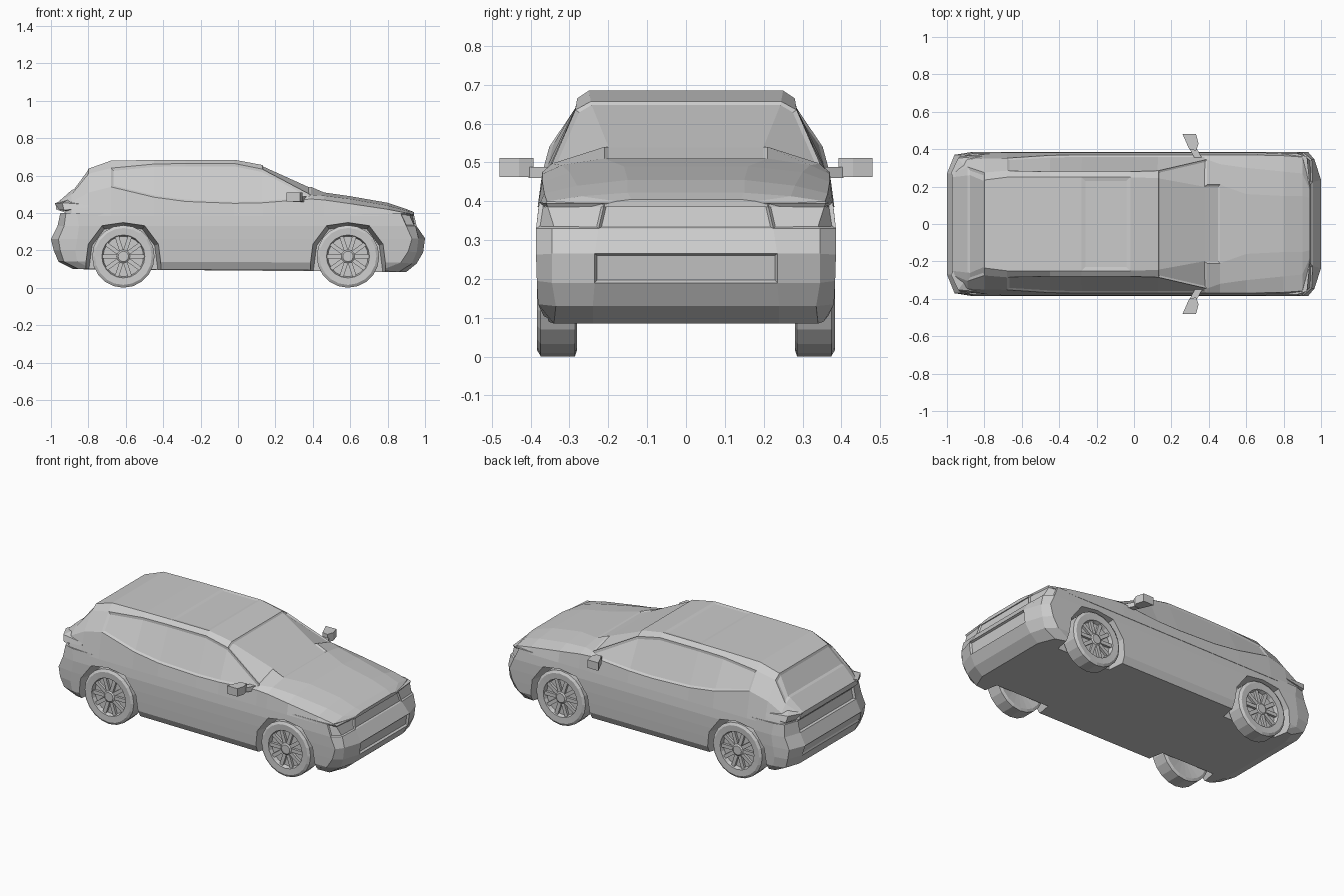
import bpy, bmesh, math
from mathutils import Matrix

if "Cube" in bpy.data.objects:
    bpy.data.objects.remove(bpy.data.objects["Cube"])


def skin(bm, rings):
    """Bridge closed rings into a capped solid; returns faces[(ring, segment)]."""
    vs = [[bm.verts.new(p) for p in r] for r in rings]
    n, faces = len(vs[0]), {}
    for k in range(len(vs) - 1):
        for i in range(n):
            j = (i + 1) % n
            faces[k, i] = bm.faces.new((vs[k][i], vs[k][j], vs[k + 1][j], vs[k + 1][i]))
    bm.faces.new(vs[0][::-1])
    bm.faces.new(vs[-1])
    bmesh.ops.recalc_face_normals(bm, faces=bm.faces[:])
    return faces


def both_sides(half):
    return half + [(x, -y, z) for x, y, z in reversed(half)]


def inset(bm, faces, keys, thick, depth):
    bmesh.ops.inset_region(bm, faces=[faces[k] for k in keys], thickness=thick,
                           depth=depth, use_even_offset=True, use_boundary=True)


def finish(name, bm):
    me = bpy.data.meshes.new(name)
    bm.to_mesh(me)
    bm.free()
    ob = bpy.data.objects.new(name, me)
    bpy.context.collection.objects.link(ob)
    return ob


# Lower body: horizontal outlines stacked upward
# (z front, z rear, nose x y, front corner x y, front side x, side y,
#  rear side x, rear corner x y, tail x y)
levels = [
    (.085, .10, .90, .24, .86, .34, .76, .36, -.78, -.85, .35, -.88, .26),
    (.13, .14, .955, .24, .93, .335, .87, .381, -.86, -.93, .36, -.96, .27),
    (.19, .20, .99, .235, .955, .345, .91, .384, -.87, -.95, .37, -.985, .28),
    (.265, .26, 1.0, .235, .965, .345, .93, .386, -.86, -.96, .37, -1.0, .27),
    (.33, .33, .955, .225, .95, .345, .90, .386, -.85, -.93, .37, -.965, .27),
    (.395, .40, .94, .21, .925, .36, .87, .378, -.86, -.92, .36, -.95, .27),
]
rings = []
for zf, zr, xn, yn, xc, yc, xs, ys, xr, xk, yk, xt, yt in levels:
    rings.append(both_sides([(xn, yn, zf), (xc, yc, zf), (xs, ys, (zf + zr) / 2),
                             (xr, ys, zr), (xk, yk, zr), (xt, yt, zr)]))
bm = bmesh.new()
f = skin(bm, rings)
inset(bm, f, [(2, 11)], .006, -.012)             # lower intake
inset(bm, f, [(4, 11)], .006, -.008)             # upper grille
inset(bm, f, [(4, 5)], .008, -.012)              # tailgate recess
inset(bm, f, [(2, 5)], .010, -.006)              # rear bumper panel
for a, b in ((0, 1), (10, 9)):
    inset(bm, f, [(4, a), (4, b)], .007, -.008)  # headlights
lower_body = finish("lower_body", bm)

# Upper body: half sections along x
# (x, base y z, shoulder y z, rail y z, crown y z)
stations = [
    (.94, .21, .385, .21, .392, .18, .40, .14, .405),
    (.90, .365, .385, .358, .40, .27, .413, .15, .422),
    (.80, .380, .385, .365, .42, .28, .44, .15, .455),
    (.60, .382, .385, .37, .45, .30, .475, .16, .49),
    (.46, .382, .385, .37, .47, .32, .493, .21, .51),
    (.39, .382, .385, .37, .475, .345, .497, .21, .54),
    (.13, .382, .385, .369, .455, .285, .635, .245, .657),
    (-.02, .382, .385, .370, .452, .280, .665, .25, .685),
    (-.28, .382, .385, .370, .462, .280, .665, .25, .685),
    (-.45, .382, .385, .367, .485, .280, .662, .25, .684),
    (-.68, .382, .385, .352, .54, .285, .64, .25, .68),
    (-.80, .378, .385, .350, .51, .275, .61, .235, .637),
    (-.89, .368, .39, .345, .46, .305, .50, .26, .522),
    (-.972, .28, .42, .28, .44, .27, .447, .25, .45),
]
rings = [both_sides([(s[0], s[i], s[i + 1]) for i in (1, 3, 5, 7)]) for s in stations]
bm = bmesh.new()
f = skin(bm, rings)
for seg in (1, 5):                               # side windows
    inset(bm, f, [(k, seg) for k in (5, 6, 7, 8, 9)], .014, -.006)
inset(bm, f, [(4, 3), (5, 2), (5, 3), (5, 4)], .010, -.006)   # windshield
inset(bm, f, [(7, 3)], .02, -.004)               # sunroof
inset(bm, f, [(11, 2), (11, 3), (11, 4)], .014, -.006)        # rear window
finish("upper_body", bm)

# Tail lamps: wedges wrapping the rear corners
for s in (1, -1):
    bm = bmesh.new()
    skin(bm, [[(-.80, s * .350, .43), (-.80, s * .372, .43), (-.80, s * .364, .445), (-.80, s * .35, .445)],
              [(-.90, s * .30, .405), (-.93, s * .362, .415), (-.94, s * .352, .455), (-.90, s * .30, .475)],
              [(-.93, s * .22, .405), (-.965, s * .27, .42), (-.98, s * .27, .452), (-.93, s * .22, .470)]])
    finish("tail_lamp", bm)

# Wheel arches: tapered cutters
arch = [(-.215, .05), (-.19, .235), (-.115, .335), (0, .352), (.115, .335), (.19, .235), (.215, .05)]
wheel_x = (.588, -.613)
bm = bmesh.new()
for cx in wheel_x:
    for s in (1, -1):
        skin(bm, [[(cx + x * k, s * y, .16 + (z - .16) * k) for x, z in arch]
                  for y, k in ((.40, 1), (.265, .88))])
cutter = finish("wheel_arch_cutter", bm)
cutter.hide_render = True
cutter.hide_set(True)
mod = lower_body.modifiers.new("wheel_arches", 'BOOLEAN')
mod.operation, mod.solver, mod.object = 'DIFFERENCE', 'EXACT', cutter


def revolve(bm, profile, n):
    skin(bm, [[(r * math.cos(t), y, r * math.sin(t))
               for t in (2 * math.pi * i / n for i in range(n))] for r, y in profile])


# Wheel: tyre with dished rim, hub and spokes
bm = bmesh.new()
revolve(bm, [(.03, -.035), (.15, -.052), (.167, -.046), (.167, .042), (.152, .051),
             (.115, .049), (.108, .025), (.03, .025)], 20)
revolve(bm, [(.036, .02), (.036, .040), (.028, .046)], 12)
for i in range(10):
    m = Matrix.Rotation(2 * math.pi * i / 10, 4, 'Y')
    bmesh.ops.create_cube(bm, size=1, matrix=m @ Matrix.Translation((.07, .031, 0))
                          @ Matrix.Diagonal((.085, .018, .022, 1)))
wheel = finish("wheel", bm)
for cx in wheel_x:
    for s in (1, -1):
        ob = bpy.data.objects.new("wheel", wheel.data)
        ob.location = (cx, s * .332, .168)
        ob.rotation_euler.z = 0 if s > 0 else math.pi
        bpy.context.collection.objects.link(ob)
bpy.data.objects.remove(wheel)

# Door mirrors: head and arm
head = [(.26, .48), (.332, .48), (.345, .43), (.332, .392), (.295, .40)]
arm = [(.295, .405), (.335, .405), (.365, .35), (.325, .35)]
for s in (1, -1):
    bm = bmesh.new()
    skin(bm, [[(x, s * y, .462) for x, y in head], [(x, s * y, .511) for x, y in head]])
    skin(bm, [[(x, s * y, .46) for x, y in arm], [(x, s * y, .488) for x, y in arm]])
    finish("door_mirror", bm)
